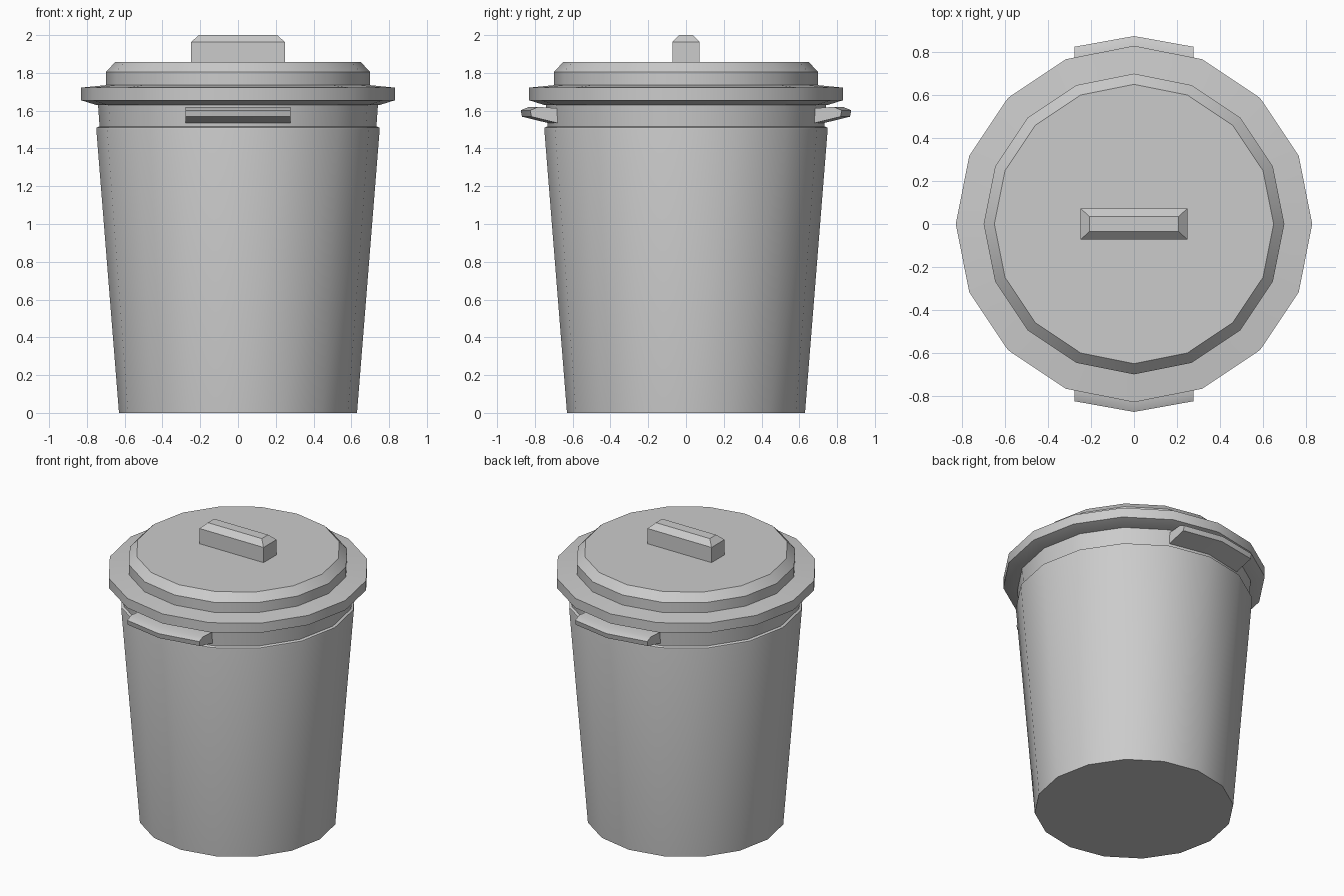
import bpy, bmesh
from math import cos, sin, pi, radians

if "Cube" in bpy.data.objects:
    bpy.data.objects.remove(bpy.data.objects["Cube"])

SIDES = 16


def finish(name, bm, angle=30):
    bmesh.ops.recalc_face_normals(bm, faces=bm.faces)
    mesh = bpy.data.meshes.new(name)
    bm.to_mesh(mesh)
    bm.free()
    ob = bpy.data.objects.new(name, mesh)
    bpy.context.collection.objects.link(ob)
    bpy.ops.object.select_all(action='DESELECT')
    ob.select_set(True)
    bpy.context.view_layer.objects.active = ob
    bpy.ops.object.shade_smooth_by_angle(angle=radians(angle))
    return ob


def loft(bm, rings):
    """Skin closed loops of points and cap both ends."""
    loops = [[bm.verts.new(p) for p in ring] for ring in rings]
    n = len(loops[0])
    for a, b in zip(loops, loops[1:]):
        for i in range(n):
            j = (i + 1) % n
            bm.faces.new((a[i], a[j], b[j], b[i]))
    bm.faces.new(loops[0])
    bm.faces.new(loops[-1])


def lathe(name, profile):
    bm = bmesh.new()
    loft(bm, [[(r * cos(2 * pi * i / SIDES), r * sin(2 * pi * i / SIDES), z)
               for i in range(SIDES)] for r, z in profile])
    return finish(name, bm)


# Tapered bin body with a stepped neck under the lid
lathe("bin_body", [(0.63, 0), (0.75, 1.50), (0.748, 1.51),
                   (0.733, 1.517), (0.742, 1.645)])

# Lid: sloped underside, wide flange, raised chamfered crown
lathe("lid", [(0.75, 1.63), (0.83, 1.655), (0.83, 1.722),
              (0.70, 1.735), (0.70, 1.805), (0.65, 1.857)])

# Grip on top of the lid, chamfered on its upper edges
bm = bmesh.new()
loft(bm, [[(sx * x, sy * y, z) for sx, sy in ((1, 1), (-1, 1), (-1, -1), (1, -1))]
          for x, y, z in ((0.248, 0.072, 1.85), (0.248, 0.072, 1.963),
                          (0.208, 0.035, 2.0))])
finish("lid_grip", bm)

# Wedge-shaped carrying handles, bent at the middle, front and back
section = [(0.65, 1.515), (0.868, 1.568), (0.875, 1.602), (0.832, 1.62), (0.65, 1.607)]
for side, label in ((-1, "front"), (1, "back")):
    bm = bmesh.new()
    loft(bm, [[(x, side * (y - drop), z) for y, z in section]
              for x, drop in ((-0.278, 0.05), (0, 0), (0.278, 0.05))])
    finish(label + "_handle", bm)
